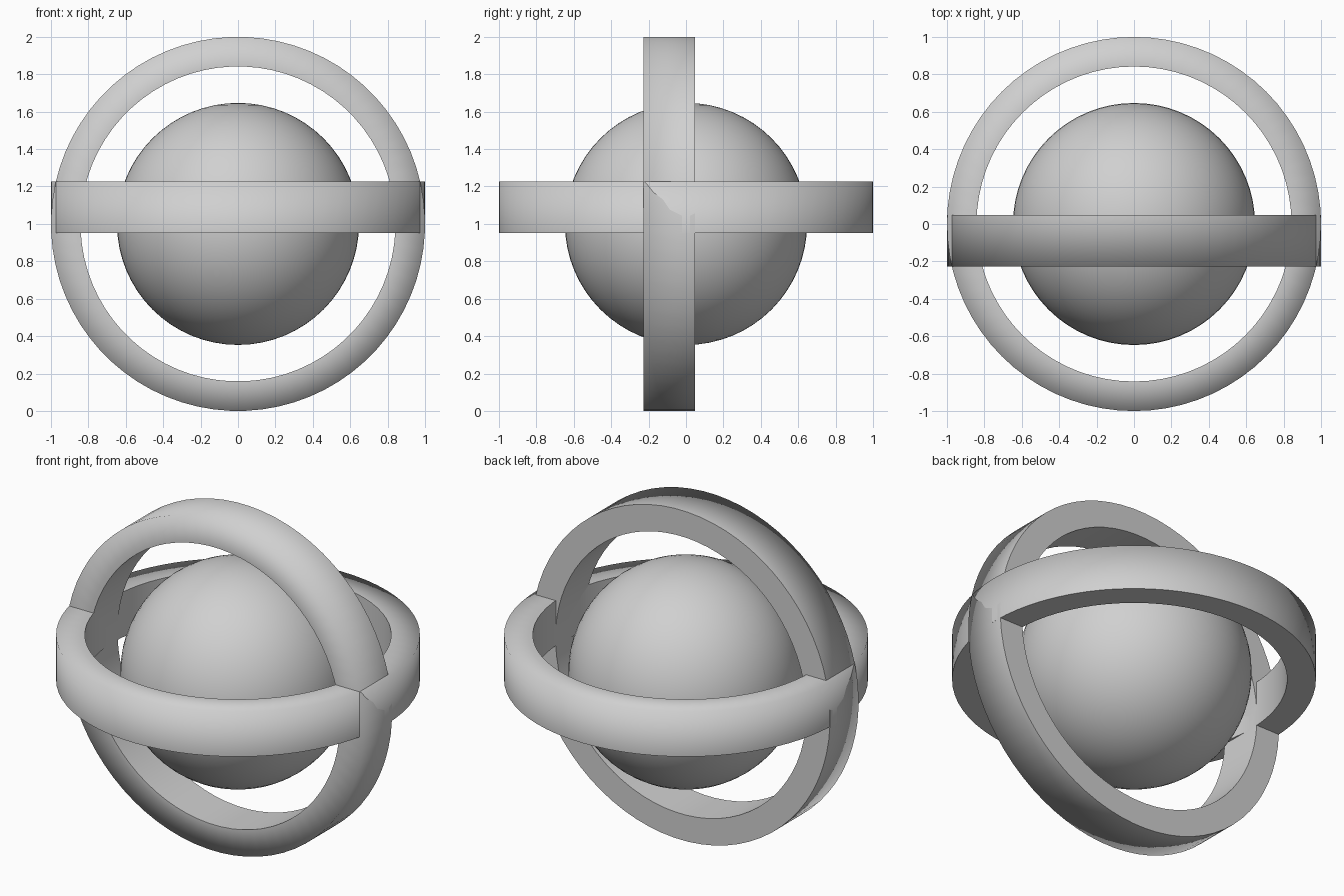
import bpy, bmesh, math

if "Cube" in bpy.data.objects:
    bpy.data.objects.remove(bpy.data.objects["Cube"])

grey = bpy.data.materials.new("light_grey")
grey.diffuse_color = (0.63, 0.63, 0.63, 1)
grey.use_nodes = True
grey.node_tree.nodes["Principled BSDF"].inputs["Base Color"].default_value = grey.diffuse_color

SEGMENTS = 72
# ring cross-section (radius, height), starting at the outer leading edge
PROFILE = [(1.0, 0.226), (0.842, 0.226), (0.842, -0.048), (1.0, -0.048)]


def ring(name, tilt, phase):
    """Square-section hoop whose leading outer edge is softly shaded."""
    bm = bmesh.new()
    loops = []
    for i in range(SEGMENTS):
        a = 2 * math.pi * (i + phase) / SEGMENTS
        loops.append([bm.verts.new((r * math.cos(a), r * math.sin(a), z))
                      for r, z in PROFILE])
    for i in range(SEGMENTS):
        p, q = loops[i], loops[(i + 1) % SEGMENTS]
        for j in range(4):
            k = (j + 1) % 4
            bm.faces.new((p[j], p[k], q[k], q[j])).smooth = True
        # every corner is crisp except the outer leading one
        for j in (1, 2, 3):
            bm.edges.get((p[j], q[j])).smooth = False
    bmesh.ops.recalc_face_normals(bm, faces=bm.faces)
    mesh = bpy.data.meshes.new(name)
    bm.to_mesh(mesh)
    bm.free()
    mesh.materials.append(grey)
    obj = bpy.data.objects.new(name, mesh)
    obj.location = (0, 0, 1)
    obj.rotation_euler = (tilt, 0, 0)
    bpy.context.collection.objects.link(obj)


# crossed hoops
ring("horizontal_ring", 0, 0)
ring("vertical_ring", math.pi / 2, 0.5)

# central ball
bpy.ops.mesh.primitive_uv_sphere_add(segments=64, ring_count=32,
                                     radius=0.647, location=(0, 0, 1))
ball = bpy.context.object
ball.name = "central_sphere"
ball.data.materials.append(grey)
bpy.ops.object.shade_smooth()
